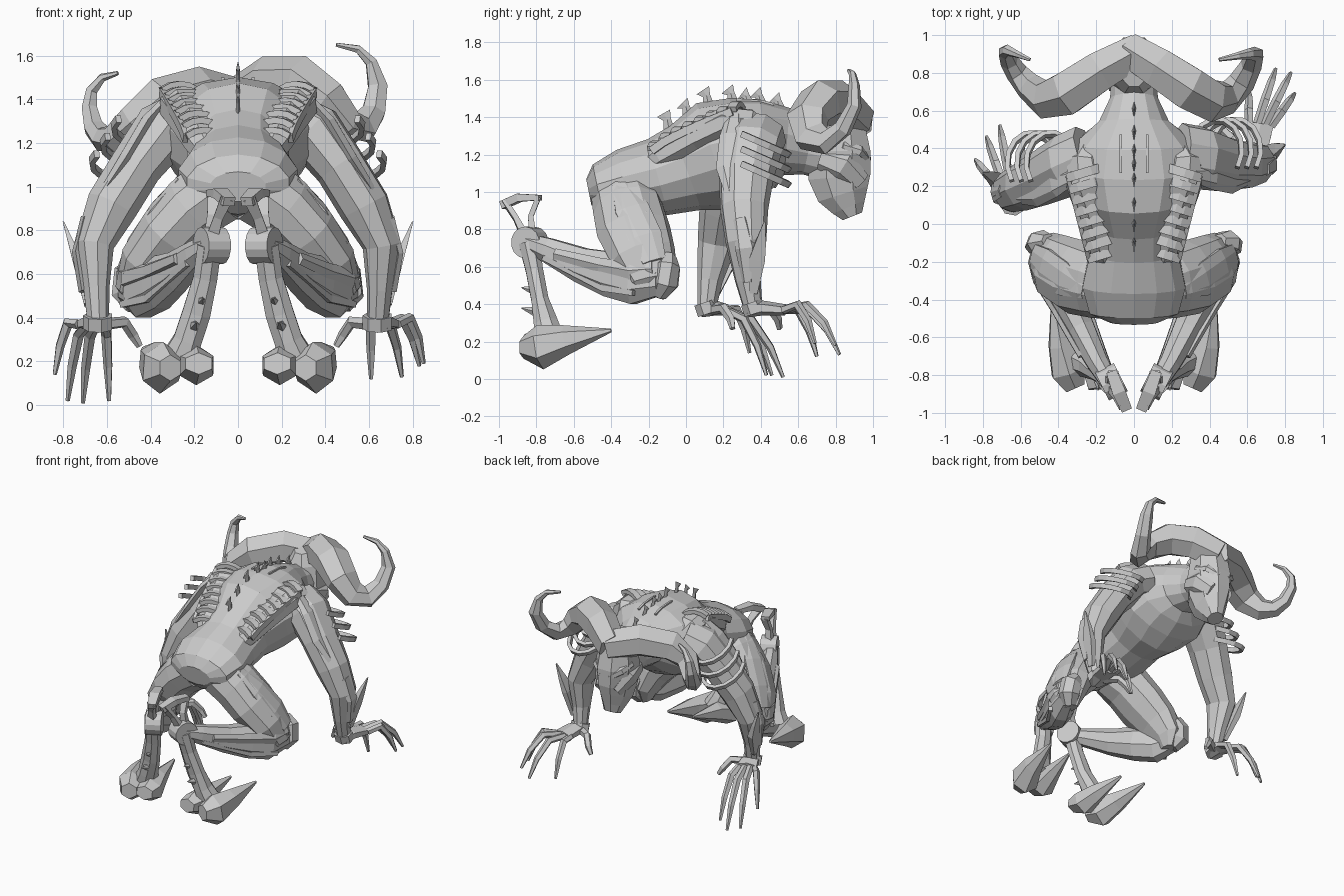
import bpy, bmesh, math
from mathutils import Vector

cube = bpy.data.objects.get("Cube")
if cube:
    bpy.data.objects.remove(cube, do_unlink=True)

grey = bpy.data.materials.new("stone grey")
grey.use_nodes = True
colour = (0.6, 0.6, 0.6, 1)
grey.diffuse_color = colour
grey.node_tree.nodes["Principled BSDF"].inputs["Base Color"].default_value = colour

UP, FORWARD = Vector((0, 0, 1)), Vector((0, 1, 0))
SIDES = (("left", 1), ("right", -1))


def tube(name, path, sides=8, ref=FORWARD, flip=1, turn=0.5):
    """Loft rings along a path of (x, y, z, width, depth) in hundredths."""
    pts = [Vector((p[0] * flip, p[1], p[2])) / 100 for p in path]
    bm = bmesh.new()
    rings, u = [], None
    for i, p in enumerate(pts):
        t = (pts[min(i + 1, len(pts) - 1)] - pts[max(i - 1, 0)]).normalized()
        u = t.cross(ref) if u is None else u - t * u.dot(t)
        u.normalize()
        v = u.cross(t)
        ring = []
        for k in range(sides):
            ang = (k + turn) * math.tau / sides
            offset = u * math.cos(ang) * path[i][3] + v * math.sin(ang) * path[i][4]
            ring.append(bm.verts.new(p + offset / 100))
        rings.append(ring)
    for a, b in zip(rings, rings[1:]):
        for k in range(sides):
            n = (k + 1) % sides
            bm.faces.new((a[k], a[n], b[n], b[k]))
    bm.faces.new(rings[0])
    bm.faces.new(rings[-1])
    bmesh.ops.recalc_face_normals(bm, faces=bm.faces)
    mesh = bpy.data.meshes.new(name)
    bm.to_mesh(mesh)
    bm.free()
    mesh.materials.append(grey)
    obj = bpy.data.objects.new(name, mesh)
    bpy.context.collection.objects.link(obj)
    return obj


def pair(name, path, sides=8, ref=FORWARD):
    for label, s in SIDES:
        tube(label + "_" + name, path, sides, ref, s)


# Torso and neck
torso = tube("torso", [
    (0, -52, 100, 13, 7), (0, -47, 101, 24, 14), (0, -33, 104, 28, 19),
    (0, -15, 108, 24, 21), (0, 0, 113, 24, 24), (0, 15, 119, 31, 30),
    (0, 30, 123, 37, 28), (0, 43, 126, 33, 24), (0, 54, 127, 19, 18),
    (0, 66, 124, 13, 15), (0, 80, 121, 12, 16)], 14, UP)
pair("back_muscle", [
    (12, -22, 113, 6, 6), (15, -13, 119, 9, 8), (20, 5, 129, 11, 9),
    (25, 22, 137, 12, 9), (26, 33, 136, 10, 9), (22, 44, 130, 5, 5)], 8, UP)

# Head with brow, cheeks and jaw
tube("head", [
    (0, 80, 147, 7, 8), (0, 82, 138, 13, 14), (0, 82, 122, 15, 18),
    (0, 82, 108, 13, 18), (0, 84, 99, 11, 15), (0, 87, 92, 8, 10), (0, 89, 87, 6, 6)], 8)
pair("cheek", [(10, 72, 118, 4, 6), (12, 84, 114, 4, 8), (7, 93, 105, 3, 6)], 6, UP)
pair("brow", [(4, 98, 117, 1, 2), (11, 93, 122, 2, 3), (14, 84, 125, 1, 2)], 5, UP)

# Curling horns; the head leans, so the two differ
tube("left_horn", [
    (-2, 92, 138, 10, 11), (14, 82, 147, 12, 13), (29, 72, 148, 13, 12),
    (42, 65, 140, 12, 9), (50, 67, 130, 10, 7), (57, 75, 127, 8, 6),
    (62, 84, 134, 6, 5), (64, 90, 146, 5, 4), (61, 90, 157, 3, 3),
    (55, 89, 163, 2, 2), (45, 87, 165, 1, 1)], 6, UP)
tube("right_horn", [
    (2, 92, 138, 10, 11), (-18, 81, 143, 12, 12), (-36, 69, 139, 13, 11),
    (-48, 66, 130, 11, 8), (-56, 73, 122, 8, 7), (-62, 80, 122, 6, 6),
    (-66, 86, 127, 5, 5), (-68, 91, 136, 4, 4), (-67, 92, 144, 3, 3),
    (-62, 90, 150, 2, 2), (-55, 87, 152, 1, 1)], 6, UP)

# Hind legs, mirrored
pair("thigh", [
    (9, -34, 99, 17, 17), (20, -31, 91, 16, 19), (31, -28, 79, 15, 20),
    (41, -23, 66, 13, 18), (46, -18, 53, 10, 14), (45, -18, 44, 4, 8)], 10)
pair("thigh_plate", [
    (26, -35, 104, 2, 5), (37, -29, 91, 3, 10), (47, -22, 76, 3, 10),
    (53, -17, 63, 2, 7)], 8)
pair("knee_cap", [
    (45, -9, 65, 5, 4), (49, -10, 60, 8, 7), (50, -11, 51, 8, 7),
    (47, -14, 45, 5, 4)], 7)
pair("shin", [
    (49, -14, 53, 7, 9), (44, -27, 53, 10, 14), (36, -40, 56, 10, 13),
    (28, -56, 61, 8, 10), (19, -74, 69, 6, 7), (13, -84, 73, 5, 5)], 8, UP)
pair("shin_plate", [
    (54, -18, 59, 2, 4), (52, -30, 58, 2, 5), (42, -46, 61, 2, 4),
    (28, -70, 67, 2, 3)], 5, UP)
pair("shin_strut", [(53, -28, 46, 2, 2), (42, -44, 49, 2, 3), (23, -76, 65, 2, 2)], 4, UP)
pair("ankle_disc", [(7, -81, 73, 8.5, 8.5), (17, -86, 73, 8.5, 8.5)], 14, UP)
pair("heel_outer_bar", [(12, -86, 76, 4, 3), (9, -91, 86, 3, 2), (5, -97, 95, 4, 2)], 4)
pair("heel_inner_bar", [(13, -82, 76, 4, 3), (12, -83, 87, 3, 2), (11, -79, 97, 4, 2)], 4)
pair("heel_cap", [(4, -98, 93, 4, 3), (8, -89, 97, 5, 3), (12, -78, 97, 4, 2)], 4, UP)
pair("lower_leg", [
    (13, -84, 73, 6, 6), (15, -81, 58, 6, 5), (19, -78, 42, 7, 5),
    (23, -75, 30, 7, 7), (26, -73, 22, 9, 8)], 8)
for z, x in ((48, 17), (37, 20)):
    pair("leg_spur", [(x, -80, z - 1, 3, 3), (x - 1, -88, z + 1, .3, .3)], 5, UP)
pair("outer_hoof", [
    (31, -87, 17, 6, 6), (35, -78, 17, 10, 12), (39, -64, 21, 7, 8),
    (43, -40, 26, 1, 1)], 6, UP)
pair("inner_hoof", [
    (18, -87, 19, 7, 5), (19, -78, 18, 9, 9), (21, -65, 22, 6, 7),
    (24, -43, 26, 1, 1)], 6, UP)

# Arms share one shape; each reaches forward by its own amount
WIDE = [(24, 130, 14, 17), (35, 125, 14, 17), (47, 109, 12, 15), (58, 91, 12, 13),
        (66, 73, 9, 11), (65, 53, 6, 7), (64, 37, 5, 5)]
REACH = {"left": (37, 35, 32, 31, 32, 33, 36), "right": (36, 31, 25, 20, 17, 13, 11)}
for label, s in SIDES:
    ys = REACH[label]
    tube(label + "_arm", [(x, y, z, a, b) for (x, z, a, b), y in zip(WIDE, ys)], 9, FORWARD, s)
    tube(label + "_shoulder_plate", [
        (32, ys[0] - 11, 141, 2, 4), (42, ys[1] - 10, 130, 3, 7), (52, ys[2] - 8, 113, 3, 8),
        (63, ys[3] - 5, 96, 2, 4)], 6, FORWARD, s)
    tube(label + "_forearm_fin", [
        (69, ys[5] + 3, 46, 2, 3), (73, ys[4] + 6, 64, 3, 6), (76, ys[4] + 8, 73, 2, 4),
        (80, ys[4] + 10, 84, .4, .6)], 4, FORWARD, s)
    tube(label + "_elbow_plate", [
        (70, ys[3] - 2, 86, 2, 4), (74, ys[4], 70, 2, 6), (71, ys[5], 52, 2, 3)], 5, FORWARD, s)
    tube(label + "_wrist_cuff", [
        (64, ys[6] - 1, 41, 7, 6), (64, ys[6] + 1, 35, 7, 6)], 7, FORWARD, s)
    # Rib-like bands round the front of the upper arm
    for i in range(3):
        band = []
        for k in range(9):
            ang = math.radians(-35 + k * 27)
            band.append((44 + i * 5 + 13 * math.cos(ang), ys[2] + 7 + 16 * math.sin(ang),
                         127 - i * 8 - 7 * math.sin(ang), 1.8, 2.4))
        tube(label + "_arm_band", band, 4, UP, s)

# Hands: palm, four jointed fingers and a thumb
TIPS = {"left": [(61, 70, 12), (75, 82, 13), (83, 80, 18), (85, 69, 19)],
        "right": [(59, 43, 2), (71, 52, 1), (78, 46, 2), (84, 34, 14)]}
for label, s in SIDES:
    y = REACH[label][6]
    reach = 17 if s > 0 else 11
    tube(label + "_palm", [(64, y - 3, 37, 5, 4), (65, y + 5, 38, 7, 4),
                           (67, y + reach, 37, 8, 3)], 6, UP, s)
    for i, (tx, ty, tz) in enumerate(TIPS[label]):
        root = Vector((61 + i * 4, y + reach - 1, 37))
        tip = Vector((tx, ty, tz))
        knuckle = root.lerp(tip, 0.45) + UP * 11
        joint = root.lerp(tip, 0.78) + UP * 8
        tube(label + "_finger", [(*root, 2.4, 2.4), (*knuckle, 2.6, 2.6), (*joint, 2.2, 2.2),
                                 (*tip, 1, 1)], 5, UP, s)
    tube(label + "_thumb", [(61, y + 3, 37, 3, 3), (52, y + 9, 38, 2.8, 2.8),
                            (48, y + 13, 32, 2.4, 2.4), (45, y + 14, 27, 1.6, 1.6)], 5, UP, s)

# Ladder of slats and rails along each side of the back
for label, s in SIDES:
    rails = {-8: [], 8: []}
    for i in range(8):
        f = i / 7
        x, y, z = 16 + 11 * f, -16 + 43 * f, 125 + 21 * f ** 0.8
        slat = [(x + d, y - d * 0.3, z + 1 - d * d / 22, 3.4, 2) for d in (-8, -4, 0, 4, 8)]
        tube(label + "_back_slat", slat, 4, UP, s)
        for d, rail in rails.items():
            rail.append((x + d, y - d * 0.3, z - 3, 1.6, 3))
    for rail in rails.values():
        tube(label + "_back_rail", rail, 4, UP, s)

# Thin strips and fan-shaped spikes that rest on the torso
bpy.context.view_layer.update()


def back_height(x, y):
    return torso.ray_cast(Vector((x, y, 300)) / 100, -UP)[1].z * 100


for label, s in SIDES:
    strip = [(7, y, back_height(7, y), 1, 1.5) for y in (27, 34, 41, 47)]
    tube(label + "_spine_strip", strip, 4, UP, s)
for y, top in ((-9, 7), (1, 4), (12, 6), (25, 5), (33, 3), (40, 4), (50, 4), (62, 4)):
    z = back_height(0, y)
    tube("spine_spike", [(0, y, z - 2, 1, 3), (0, y - 1, z + top / 2, 1, 2),
                         (0, y - 3, z + top, .6, 4)], 4, FORWARD, 1, 0)
